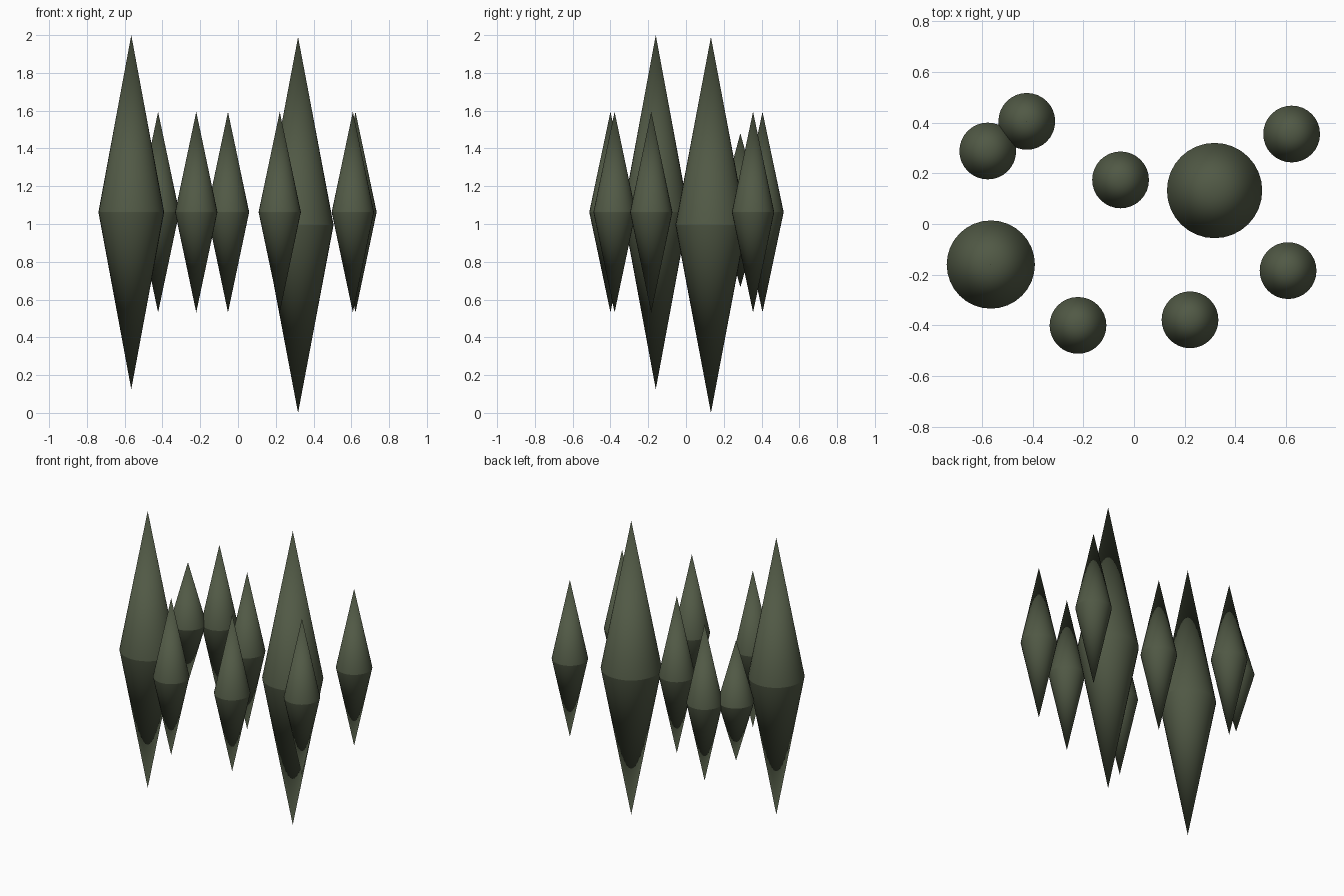
import bpy, bmesh, math

if "Cube" in bpy.data.objects:
    bpy.data.objects.remove(bpy.data.objects["Cube"])

# One dark olive colour for everything
olive = bpy.data.materials.new("dark olive green")
olive.diffuse_color = (0.082, 0.100, 0.060, 1)
olive.use_nodes = True
olive.node_tree.nodes["Principled BSDF"].inputs["Base Color"].default_value = olive.diffuse_color

SIDES = 32


def spindle(name, x, y, radius, bottom, waist, top):
    """Double cone: a ring at the waist joined to a point above and below."""
    bm = bmesh.new()
    ring = [bm.verts.new((radius * math.cos(2 * math.pi * i / SIDES),
                          radius * math.sin(2 * math.pi * i / SIDES), 0))
            for i in range(SIDES)]
    tip = bm.verts.new((0, 0, top - waist))
    foot = bm.verts.new((0, 0, bottom - waist))
    for i in range(SIDES):
        a, b = ring[i], ring[(i + 1) % SIDES]
        bm.faces.new((a, b, tip))
        bm.faces.new((b, a, foot))
    mesh = bpy.data.meshes.new(name)
    bm.to_mesh(mesh)
    bm.free()
    mesh.materials.append(olive)
    ob = bpy.data.objects.new(name, mesh)
    ob.location = (x, y, waist)
    bpy.context.collection.objects.link(ob)
    # smooth round the cone, crisp waist
    bpy.ops.object.select_all(action='DESELECT')
    ob.select_set(True)
    bpy.context.view_layer.objects.active = ob
    bpy.ops.object.shade_smooth_by_angle(angle=math.radians(15))


# Two large spindles
spindle("large_spindle_left", -0.565, -0.16, 0.174, 0.125, 1.063, 2.0)
spindle("large_spindle_right", 0.318, 0.132, 0.188, 0.0, 0.995, 1.99)

# Small spindles, all alike
small = [(-0.423, 0.405), (-0.053, 0.174), (0.622, 0.355),
         (0.608, -0.184), (-0.221, -0.400), (0.221, -0.378)]
for n, (x, y) in enumerate(small, 1):
    spindle(f"small_spindle_{n}", x, y, 0.112, 0.532, 1.063, 1.594)

# Shorter spindle at the back left
spindle("short_spindle", -0.577, 0.288, 0.112, 0.665, 1.068, 1.48)
